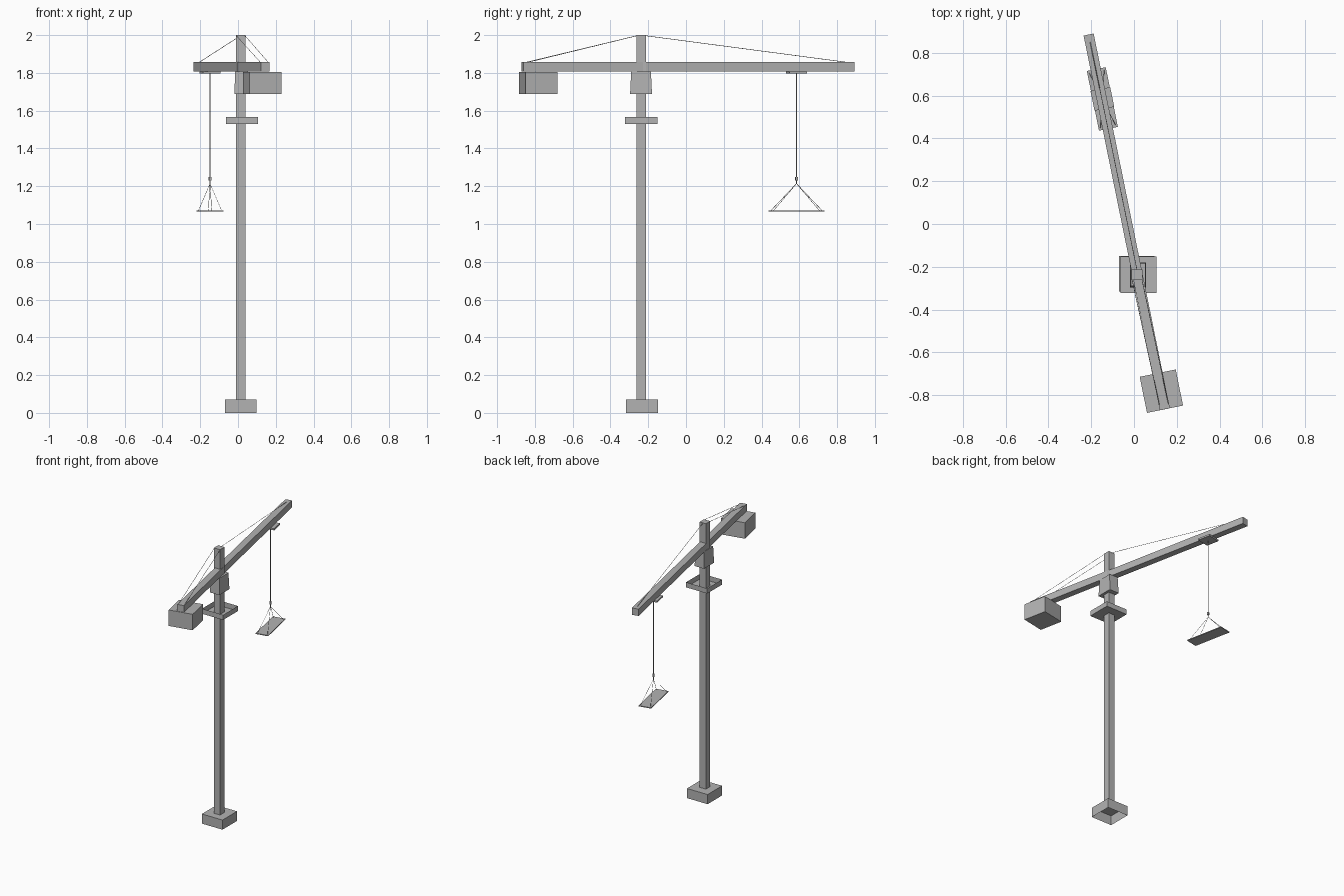
import bpy, bmesh, math
from mathutils import Matrix, Vector

cube = bpy.data.objects.get("Cube")
if cube:
    bpy.data.objects.remove(cube, do_unlink=True)

# One plain grey for the whole crane
grey = bpy.data.materials.new("plain_grey")
grey.use_nodes = True
colour = (0.45, 0.45, 0.45, 1)
grey.diffuse_color = colour
grey.node_tree.nodes["Principled BSDF"].inputs["Base Color"].default_value = colour

SWING = math.radians(11.5)  # the jib is slewed round the mast


def finish(name, bm):
    mesh = bpy.data.meshes.new(name)
    bm.to_mesh(mesh)
    bm.free()
    mesh.materials.append(grey)
    obj = bpy.data.objects.new(name, mesh)
    bpy.context.collection.objects.link(obj)
    return obj


def box(name, centre, size, turn=0, taper=1, open_side=0):
    """Box with optional turn, top taper, and open top (1) or bottom (-1)."""
    bm = bmesh.new()
    bmesh.ops.create_cube(bm, size=1)
    if open_side:
        lid = [f for f in bm.faces if f.normal.z * open_side > 0.9]
        bmesh.ops.delete(bm, geom=lid, context='FACES_ONLY')
    for v in bm.verts:
        k = taper if v.co.z > 0 else 1
        v.co = Vector((v.co.x * size[0] * k, v.co.y * size[1] * k, v.co.z * size[2]))
    bm.transform(Matrix.Translation(centre) @ Matrix.Rotation(turn, 4, 'Z'))
    return finish(name, bm)


def rod(name, a, b, radius, sides=6):
    a, b = Vector(a), Vector(b)
    bm = bmesh.new()
    bmesh.ops.create_cone(bm, cap_ends=True, segments=sides,
                          radius1=radius, radius2=radius, depth=(b - a).length)
    turn = (b - a).to_track_quat('Z', 'Y').to_matrix().to_4x4()
    bm.transform(Matrix.Translation((a + b) / 2) @ turn)
    return finish(name, bm)


def swung(centre, across, along, z):
    """Point offset from a centre, measured across and along the jib."""
    off = Matrix.Rotation(SWING, 3, 'Z') @ Vector((across, along, 0))
    return Vector((centre[0] + off.x, centre[1] + off.y, z))


# Mast, hollow foot, walled platform and slewing cab
MX, MY = 0.014, -0.237
box("mast", (MX, MY, 1.035), (0.05, 0.05, 1.93))
box("foot", (MX, -0.233, 0.035), (0.166, 0.167, 0.07), open_side=-1)
box("platform", (0.021, -0.237, 1.548), (0.17, 0.17, 0.037), open_side=1)
box("slewing_cab", (0.019, -0.238, 1.747), (0.076, 0.116, 0.12), taper=0.9)

# Jib and counterweight
jib = (-0.034, 0.01)
box("jib", (*jib, 1.832), (0.048, 1.788, 0.05), SWING)
box("counterweight", (0.128, -0.782, 1.747), (0.172, 0.172, 0.116), SWING)

# Trolley, hoist cable and hook
load = (-0.148, 0.585)
box("trolley", (*load, 1.802), (0.094, 0.094, 0.012), SWING)
rod("hoist_cable", (*load, 1.8), (*load, 1.24), 0.003)
box("hook_block", (*load, 1.24), (0.012, 0.012, 0.02), SWING)
rod("hook", (*load, 1.235), (*load, 1.212), 0.002)

# Pallet on four slings
box("pallet", (*load, 1.069), (0.09, 0.285, 0.006), SWING)
for sx in (-1, 1):
    for sy in (-1, 1):
        rod("sling", (*load, 1.214), swung(load, sx * 0.036, sy * 0.132, 1.07), 0.0012, 4)

# Tie rods from the mast head
rod("front_tie", (MX, MY + 0.022, 1.997), swung(jib, 0, 0.86, 1.856), 0.0015, 4)
for sx in (-1, 1):
    rod("rear_tie", (MX + sx * 0.023, MY - 0.022, 1.997),
        swung(jib, sx * 0.021, -0.87, 1.856), 0.0015, 4)
